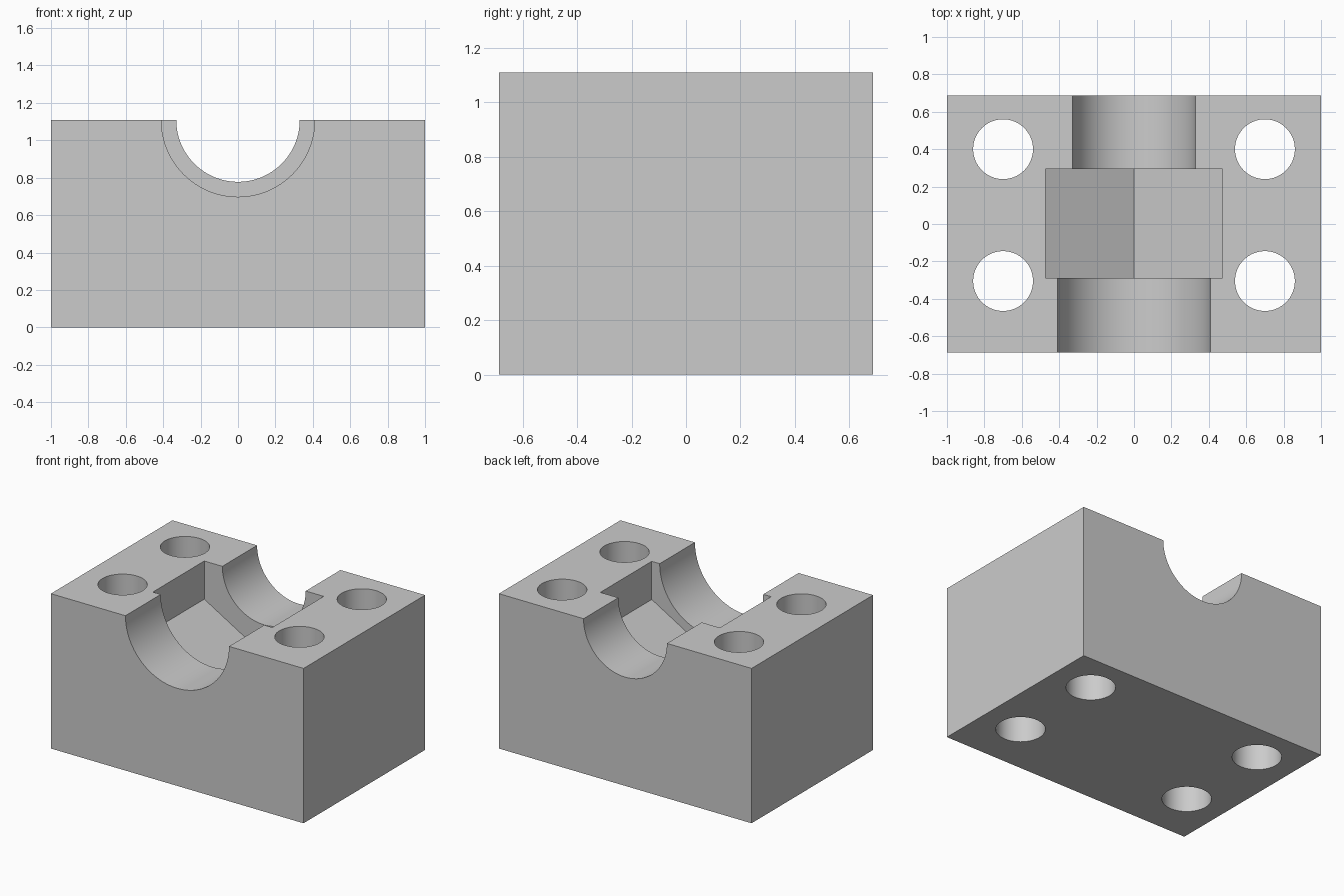
import bpy
import bmesh
from math import radians
from mathutils import Matrix

cube = bpy.data.objects.get("Cube")
if cube:
    bpy.data.objects.remove(cube, do_unlink=True)

WIDTH, DEPTH, HEIGHT = 2.0, 1.374, 1.108

steel = bpy.data.materials.new("plain grey")
steel.use_nodes = True
grey = (0.6, 0.6, 0.6, 1.0)
steel.diffuse_color = grey
steel.node_tree.nodes["Principled BSDF"].inputs["Base Color"].default_value = grey


def make_object(name, bm):
    bmesh.ops.recalc_face_normals(bm, faces=bm.faces)
    mesh = bpy.data.meshes.new(name)
    bm.to_mesh(mesh)
    bm.free()
    mesh.materials.append(steel)
    obj = bpy.data.objects.new(name, mesh)
    bpy.context.collection.objects.link(obj)
    return obj


def prism(name, sides, radius, length, matrix):
    bm = bmesh.new()
    bmesh.ops.create_cone(bm, cap_ends=True, segments=sides, radius1=radius,
                          radius2=radius, depth=length, matrix=matrix)
    return make_object(name, bm)


def prism_along_y(name, sides, radius, y0, y1):
    # Axis lies in the plane of the block's top face
    place = Matrix.Translation((0, (y0 + y1) / 2, HEIGHT))
    return prism(name, sides, radius, y1 - y0,
                 place @ Matrix.Rotation(radians(90), 4, "X"))


# Solid block
bm = bmesh.new()
bmesh.ops.create_cube(bm, size=1, matrix=Matrix.Translation((0, 0, HEIGHT / 2))
                      @ Matrix.Diagonal((WIDTH, DEPTH, HEIGHT, 1)))
block = make_object("clamp_block", bm)

# Stepped half bore with a hexagonal pocket, point down, in the middle
cutters = [
    prism_along_y("front_bore", 128, 0.41, -1, -0.1),
    prism_along_y("back_bore", 128, 0.33, 0.1, 1),
    prism_along_y("hex_pocket", 6, 0.546, -0.288, 0.294),
]

# Four vertical bolt holes
for x in (-0.7, 0.7):
    for y in (-0.305, 0.4):
        cutters.append(prism("bolt_hole", 64, 0.16, 2 * HEIGHT,
                             Matrix.Translation((x, y, HEIGHT / 2))))

# Cut everything and discard the cutters
bpy.ops.object.select_all(action="DESELECT")
block.select_set(True)
bpy.context.view_layer.objects.active = block
for cutter in cutters:
    cutter.hide_render = True
    mod = block.modifiers.new(cutter.name, "BOOLEAN")
    mod.operation = "DIFFERENCE"
    mod.solver = "EXACT"
    mod.object = cutter
    bpy.ops.object.modifier_apply(modifier=mod.name)
    bpy.data.objects.remove(cutter, do_unlink=True)

bpy.ops.object.shade_smooth_by_angle(angle=radians(30))
